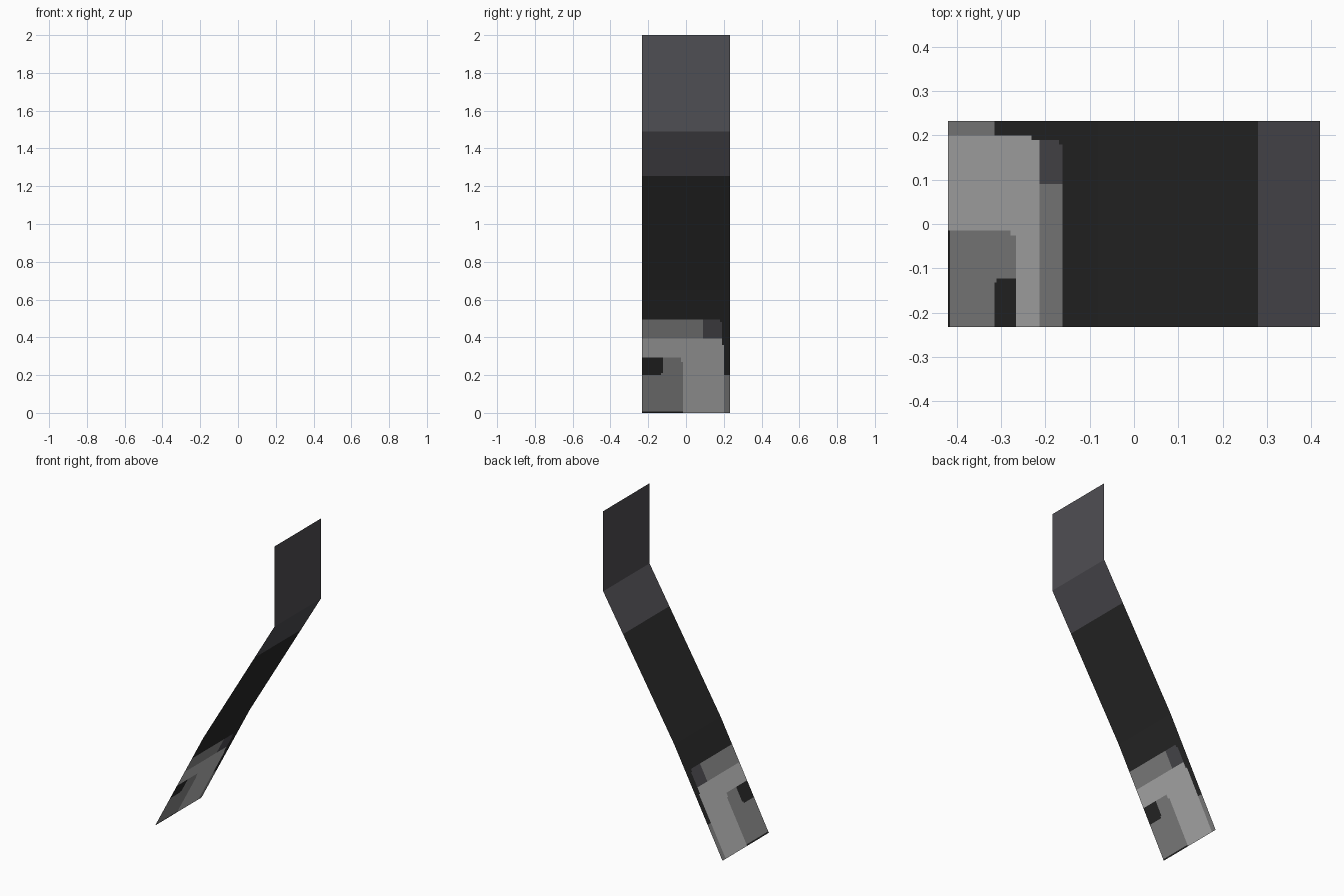
import bpy, bmesh

if "Cube" in bpy.data.objects:
    bpy.data.objects.remove(bpy.data.objects["Cube"])

HALF = 0.233  # half width along y


def material(name, r, g, b):
    m = bpy.data.materials.new(name)
    lin = [((c / 255 + 0.055) / 1.055) ** 2.4 for c in (r, g, b)]
    m.diffuse_color = (*lin, 1)
    m.use_nodes = True
    m.node_tree.nodes["Principled BSDF"].inputs["Base Color"].default_value = m.diffuse_color
    return m


BLACK, DARK, MID, LIGHT = range(4)
MATS = [material("black", 41, 41, 41), material("dark grey", 79, 78, 83),
        material("mid grey", 138, 138, 138), material("light grey", 186, 186, 186)]

# side profile of the bent sheet as (z, x)
PROFILE = [(0, -0.42), (0.65, -0.08), (1.49, 0.42), (2.0, 0.42)]


def x_at(z):
    for (z0, x0), (z1, x1) in zip(PROFILE, PROFILE[1:]):
        if z <= z1:
            return x0 + (x1 - x0) * (z - z0) / (z1 - z0)
    return PROFILE[-1][1]


def sheet(name, z0, z1, base, patches=()):
    """Single-skin strip following the profile; later patches (y0, y1, z0, z1, colour) paint over."""
    ys = sorted({-HALF, HALF} | {p[i] for p in patches for i in (0, 1)})
    zs = sorted({z0, z1} | {p[i] for p in patches for i in (2, 3)}
                | {z for z, _ in PROFILE if z0 < z < z1})
    bm = bmesh.new()
    grid = [[bm.verts.new((x_at(z), y, z)) for y in ys] for z in zs]
    for i in range(len(zs) - 1):
        for j in range(len(ys) - 1):
            f = bm.faces.new((grid[i][j], grid[i + 1][j], grid[i + 1][j + 1], grid[i][j + 1]))
            cy, cz = (ys[j] + ys[j + 1]) / 2, (zs[i] + zs[i + 1]) / 2
            f.material_index = base
            for a, b, c, d, col in patches:
                if a < cy < b and c < cz < d:
                    f.material_index = col
    me = bpy.data.meshes.new(name)
    bm.to_mesh(me)
    bm.free()
    for m in MATS:
        me.materials.append(m)
    bpy.context.collection.objects.link(bpy.data.objects.new(name, me))


# upright panel with its sloping lip, and the long black slope
sheet("upper_panel", 1.255, 2.0, DARK)
sheet("sloping_panel", 0.495, 1.255, BLACK)

# painted lower end, nested bands with stepped corners
sheet("lower_panel", 0, 0.495, BLACK, [
    (-HALF, 0.09, 0.39, 0.495, MID),         # top band
    (0.09, 0.18, 0.39, 0.495, DARK),         # dark corner of the band
    (0.18, 0.19, 0.39, 0.48, DARK),
    (-HALF, 0.19, 0, 0.395, LIGHT),          # light arch
    (0.19, 0.20, 0, 0.36, LIGHT),
    (0.20, HALF, 0, 0.20, MID),              # outer edge
    (-HALF, -0.015, 0.008, 0.27, MID),       # inner arch
    (-HALF, -0.026, 0.27, 0.293, MID),
    (-HALF, -0.123, 0.21, 0.293, BLACK),     # black notch
    (-HALF, -0.132, 0.20, 0.21, BLACK),
    (-HALF, -0.015, 0, 0.008, BLACK),        # bottom rim
])
